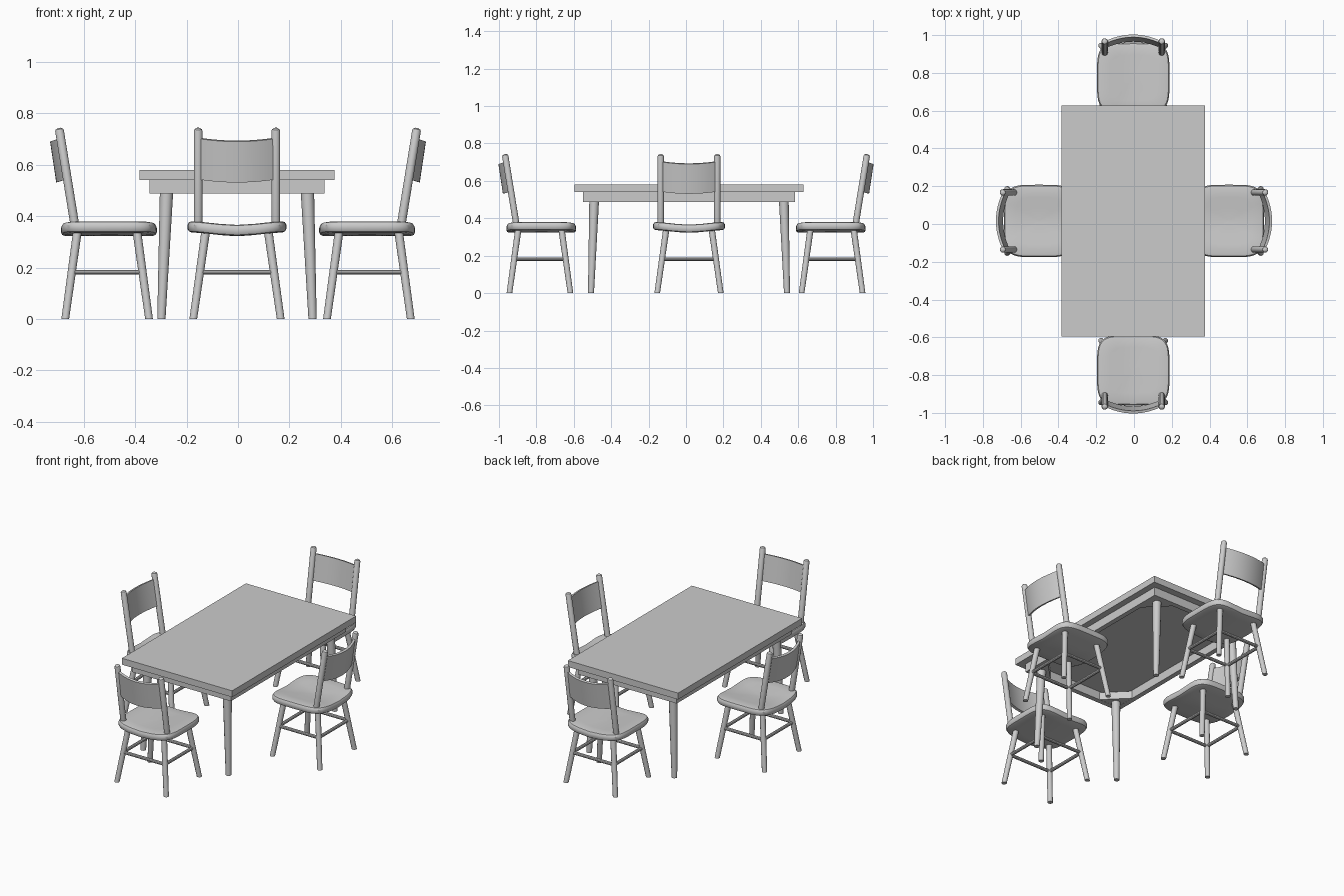
import bpy, bmesh, math
from mathutils import Vector, Matrix

if "Cube" in bpy.data.objects:
    bpy.data.objects.remove(bpy.data.objects["Cube"])

CX, CY = -0.004, 0.016          # table centre


def finish(bm, name, smooth=True):
    bmesh.ops.recalc_face_normals(bm, faces=bm.faces)
    me = bpy.data.meshes.new(name)
    bm.to_mesh(me)
    bm.free()
    if smooth:
        me.polygons.foreach_set("use_smooth", [True] * len(me.polygons))
        me.set_sharp_from_angle(angle=math.radians(35))
    return me


def place(me, name, matrix=Matrix()):
    ob = bpy.data.objects.new(name, me)
    ob.matrix_world = matrix
    bpy.context.collection.objects.link(ob)
    return ob


def skin(bm, rings):
    """Bridge closed vertex rings and cap both ends."""
    vs = [[bm.verts.new(p) for p in ring] for ring in rings]
    n = len(vs[0])
    for a, b in zip(vs, vs[1:]):
        for i in range(n):
            bm.faces.new((a[i], a[(i + 1) % n], b[(i + 1) % n], b[i]))
    bm.faces.new(vs[0])
    bm.faces.new(vs[-1])


def rod(bm, p0, p1, r0, r1, sides=12, dome=False, flat=False):
    """Tapered round bar; flat keeps the ends horizontal, dome rounds the top."""
    p0, p1 = Vector(p0), Vector(p1)
    d = p1 - p0
    q = Matrix.Identity(3) if flat else d.to_track_quat('Z', 'Y').to_matrix()
    stations = [(0, r0), (1, r1)]
    if dome:
        k = r1 / d.length
        stations = [(0, r0), (1 - .7 * k, r1), (1 - .3 * k, r1 * .85), (1, r1 * .4)]
    skin(bm, [[p0 + d * t + q @ Vector((r * math.cos(a), r * math.sin(a), 0))
               for a in (2 * math.pi * i / sides for i in range(sides))]
              for t, r in stations])


def box(bm, x0, x1, y0, y1, z0, z1):
    skin(bm, [[(x0, y0, z), (x1, y0, z), (x1, y1, z), (x0, y1, z)] for z in (z0, z1)])


# --- table ---
at = Matrix.Translation((CX, CY, 0))
bm = bmesh.new()
box(bm, -.38, .38, -.611, .611, .54, .58)
place(finish(bm, "table_top", False), "table_top", at)

AX, AY, T = .341, .568, .03     # apron half sizes and thickness
bm = bmesh.new()
for s in (-1, 1):
    box(bm, -AX, AX, *sorted((s * AY, s * (AY - T))), .488, .541)
    box(bm, *sorted((s * AX, s * (AX - T))), -AY + T, AY - T, .488, .541)
place(finish(bm, "table_apron", False), "table_apron", at)

bm_block, bm_leg = bmesh.new(), bmesh.new()
for sx in (-1, 1):
    for sy in (-1, 1):
        x, y = AX - .01, AY - .01
        skin(bm_block, [[(sx * x, sy * y, z), (sx * (x - .17), sy * y, z),
                         (sx * x, sy * (y - .17), z)] for z in (.489, .535)])
        rod(bm_leg, (sx * .294, sy * .524, 0), (sx * .274, sy * .507, .495),
            .016, .026, 12, flat=True)
place(finish(bm_block, "corner_blocks", False), "corner_blocks", at)
place(finish(bm_leg, "table_legs"), "table_legs", at)

# --- chair parts, front towards +y, seat centred on the origin ---
parts = {}


def seat_ring(s, z, n=48, p=2 / 4.5):
    ring = []
    for i in range(n):
        c, q = math.cos(2 * math.pi * i / n), math.sin(2 * math.pi * i / n)
        x = .192 * s * math.copysign(abs(c) ** p, c)
        y = .186 * s * math.copysign(abs(q) ** p, q)
        ring.append((x, y, z - .007 * (1 + math.cos(math.pi * x / .192))))
    return ring


bm = bmesh.new()
skin(bm, [seat_ring(s, z) for s, z in (
    (.05, .38), (.35, .38), (.65, .38), (.91, .38), (.97, .377), (1, .367),
    (1, .35), (.975, .341), (.92, .337), (.65, .337), (.35, .337), (.05, .337))])
parts["seat"] = finish(bm, "seat")

# legs and the stretcher frame between them
bm_leg, bm_str = bmesh.new(), bmesh.new()
corners = []
for sx, yf, yt in ((-1, -.17, -.122), (1, -.17, -.122), (1, .156, .108), (-1, .156, .108)):
    foot, top = Vector((sx * .17, yf, 0)), Vector((sx * .121, yt, .345))
    rod(bm_leg, foot, top, .015, .017, flat=True)
    corners.append(foot.lerp(top, .182 / .345))
for i in range(4):
    rod(bm_str, corners[i], corners[(i + 1) % 4], .01, .01, 10)
parts["chair_legs"] = finish(bm_leg, "chair_legs")
parts["stretchers"] = finish(bm_str, "stretchers")

# leaning back posts
bm = bmesh.new()
for s in (-1, 1):
    rod(bm, (s * .151, -.131, .355), (s * .151, -.194, .743), .017, .017, dome=True)
parts["back_posts"] = finish(bm, "back_posts")

# curved backrest between the posts
bm = bmesh.new()
N = 16
rings = []
for i in range(N + 1):
    t = -1 + 2 * i / N
    bulge = 1 - t * t
    sag, h = .012 * bulge, .007
    yb, yt = -.162 - .036 * bulge, -.186 - .036 * bulge
    rings.append([(t * .151, yb - h, .543 - sag), (t * .151, yb + h, .547 - sag),
                  (t * .151, yt + h, .706 - sag), (t * .151, yt - h, .702 - sag)])
skin(bm, rings)
parts["backrest"] = finish(bm, "backrest")

# --- four chairs around the table ---
for side, x, y, turn in (("front", CX, -.774, 0), ("back", CX, .774, 180),
                         ("left", -.502, CY, -90), ("right", .502, CY, 90)):
    m = Matrix.Translation((x, y, 0)) @ Matrix.Rotation(math.radians(turn), 4, 'Z')
    for name, me in parts.items():
        place(me, f"{side}_{name}", m)
